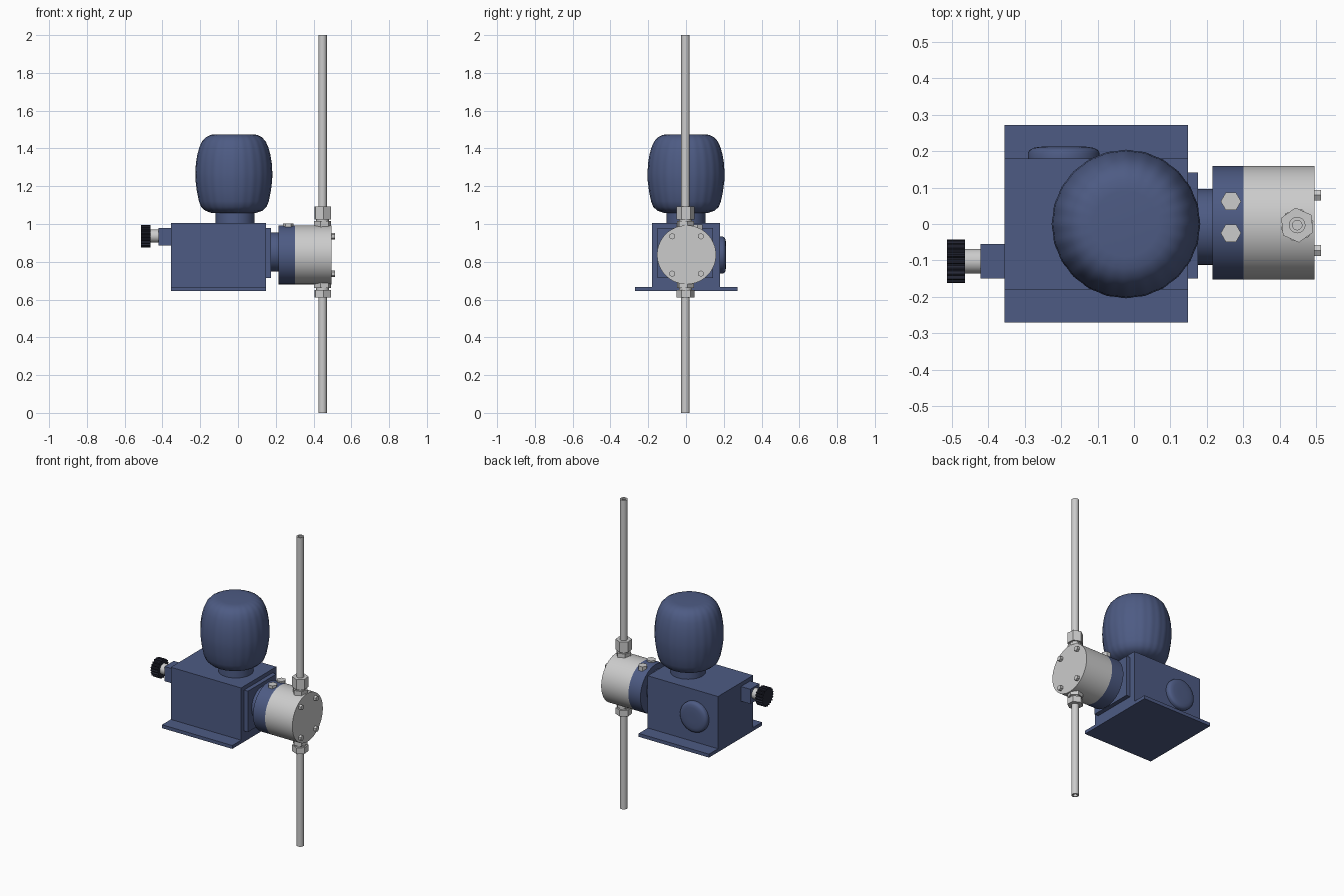
import bpy, bmesh, math
from mathutils import Matrix, Vector

if "Cube" in bpy.data.objects:
    bpy.data.objects.remove(bpy.data.objects["Cube"])


def material(name, color):
    m = bpy.data.materials.new(name)
    m.diffuse_color = color
    m.use_nodes = True
    m.node_tree.nodes["Principled BSDF"].inputs["Base Color"].default_value = m.diffuse_color
    return m


BLUE = material("blue_paint", (0.075, 0.105, 0.23, 1))
DARK = material("dark_plastic", (0.018, 0.02, 0.035, 1))
AXES = {"Z": Vector((0, 0, 1)), "X": Vector((1, 0, 0)), "Y": Vector((0, 1, 0))}


def finish(name, bm, mat, smooth):
    bmesh.ops.recalc_face_normals(bm, faces=bm.faces)
    me = bpy.data.meshes.new(name)
    bm.to_mesh(me)
    bm.free()
    ob = bpy.data.objects.new(name, me)
    bpy.context.collection.objects.link(ob)
    if mat:
        me.materials.append(mat)
    if smooth:
        bpy.context.view_layer.objects.active = ob
        ob.select_set(True)
        bpy.ops.object.shade_smooth_by_angle(angle=math.radians(35))
        ob.select_set(False)
    return ob


def box(name, x, y, z, mat=None):
    bm = bmesh.new()
    size = [b - a for a, b in (x, y, z)]
    mid = [(a + b) / 2 for a, b in (x, y, z)]
    bmesh.ops.create_cube(bm, size=1, matrix=Matrix.Translation(mid) @ Matrix.Diagonal((*size, 1)))
    return finish(name, bm, mat, False)


def lathe(name, profile, origin, axis="Z", n=48, mat=None, smooth=True,
          shape=lambda i: 1.0, spin=0.0, closed=False):
    """Sweep (radius, height) points round an axis; shape(i) scales each spoke."""
    bm = bmesh.new()
    rot = Vector((0, 0, 1)).rotation_difference(AXES[axis]).to_matrix()
    rings = []
    for r, h in profile:
        ring = []
        for i in range(n):
            a = 2 * math.pi * i / n + spin
            p = Vector((r * shape(i) * math.cos(a), r * shape(i) * math.sin(a), h))
            ring.append(bm.verts.new(rot @ p + Vector(origin)))
        rings.append(ring)
    pairs = list(zip(rings, rings[1:]))
    if closed:
        pairs.append((rings[-1], rings[0]))
    else:
        bm.faces.new(rings[0])
        bm.faces.new(rings[-1])
    for lo, hi in pairs:
        for i in range(n):
            j = (i + 1) % n
            bm.faces.new((lo[i], lo[j], hi[j], hi[i]))
    return finish(name, bm, mat, smooth)


def rod(name, r, h0, h1, origin, axis="Z", **kw):
    return lathe(name, [(r, h0), (r, h1)], origin, axis, **kw)


def hexagon(name, r, h0, h1, origin, axis="Z", spin=0.0):
    return rod(name, r, h0, h1, origin, axis, n=6, smooth=False, spin=spin)


# Gearbox housing, base plate and end flange
box("gearbox", (-0.355, 0.148), (-0.18, 0.18), (0.65, 1.005), BLUE)
box("base_plate", (-0.355, 0.148), (-0.27, 0.272), (0.645, 0.667), BLUE)
box("end_flange", (0.14, 0.176), (-0.15, 0.142), (0.715, 0.98), BLUE)

# Motor: collar and lightly fluted rounded body
rod("motor_collar", 0.103, 1.0, 1.07, (-0.015, 0, 0), mat=BLUE)
lathe("motor_body",
      [(0.06, 1.055), (0.115, 1.058), (0.15, 1.07), (0.172, 1.09), (0.184, 1.12),
       (0.195, 1.175), (0.202, 1.23), (0.203, 1.27), (0.200, 1.32), (0.193, 1.365),
       (0.182, 1.405), (0.168, 1.437), (0.148, 1.459), (0.122, 1.472), (0.09, 1.475)],
      (-0.022, 0, 0), n=120, mat=BLUE,
      shape=lambda i: 1 + 0.005 * math.cos(2 * math.pi * i / 5))

# Rounded cover on the rear side
lathe("side_cover", [(0.098, 0), (0.098, 0.018), (0.094, 0.026), (0.083, 0.032),
                     (0.065, 0.035), (0.03, 0.036)],
      (-0.193, 0.177, 0.835), "Y", mat=BLUE)

# Adjuster: block, shaft and toothed knob
box("adjuster_block", (-0.422, -0.35), (-0.149, -0.055), (0.885, 0.98), BLUE)
KNOB = (0, -0.102, 0.936)
rod("adjuster_shaft", 0.034, -0.47, -0.415, KNOB, "X")
rod("adjuster_knob", 0.06, -0.514, -0.464, KNOB, "X", n=80, mat=DARK, smooth=False,
    shape=lambda i: 1.0 if i % 4 < 2 else 0.86)

# Pump head
HEAD = (0, 0.003, 0.837)
rod("head_neck", 0.104, 0.17, 0.22, (0, -0.008, 0.852), "X", n=64, mat=BLUE)
rod("head_ring", 0.156, 0.215, 0.301, HEAD, "X", n=64, mat=BLUE)
rod("head_body", 0.156, 0.301, 0.496, HEAD, "X", n=64)

# Face bolts
for i, (sy, sz) in enumerate([(-1, -1), (1, -1), (-1, 1), (1, 1)]):
    hexagon(f"face_bolt_{i}", 0.017, 0.49, 0.513, (0, 0.003 + sy * 0.076, 0.836 + sz * 0.099), "X")

# Vent bolts on the ring
hexagon("ring_bolt_front", 0.028, 0.96, 1.003, (0.266, -0.025, 0))
hexagon("ring_bolt_back", 0.028, 0.95, 0.998, (0.266, 0.062, 0))

# Hollow pipes with hex fittings above and below the head
PX, PY = 0.448, -0.003
for name, z0, z1 in (("inlet_pipe", 0.0, 0.66), ("outlet_pipe", 1.02, 2.0)):
    lathe(name, [(0.0225, z0), (0.0225, z1), (0.013, z1), (0.013, z0)], (PX, PY, 0),
          n=32, closed=True)
for name, s, c in (("outlet", 1, 0.985), ("inlet", -1, 0.69)):
    hexagon(f"{name}_fitting", 0.046, c - s * 0.02, c + s * 0.03, (PX, PY, 0), spin=0.25)
    rod(f"{name}_thread", 0.034, c + s * 0.02, c + s * 0.05, (PX, PY, 0), n=24)
    hexagon(f"{name}_nut", 0.048, c + s * 0.04, c + s * (0.107 if s > 0 else 0.08),
            (PX, PY, 0), spin=math.pi / 2 + 0.1)
